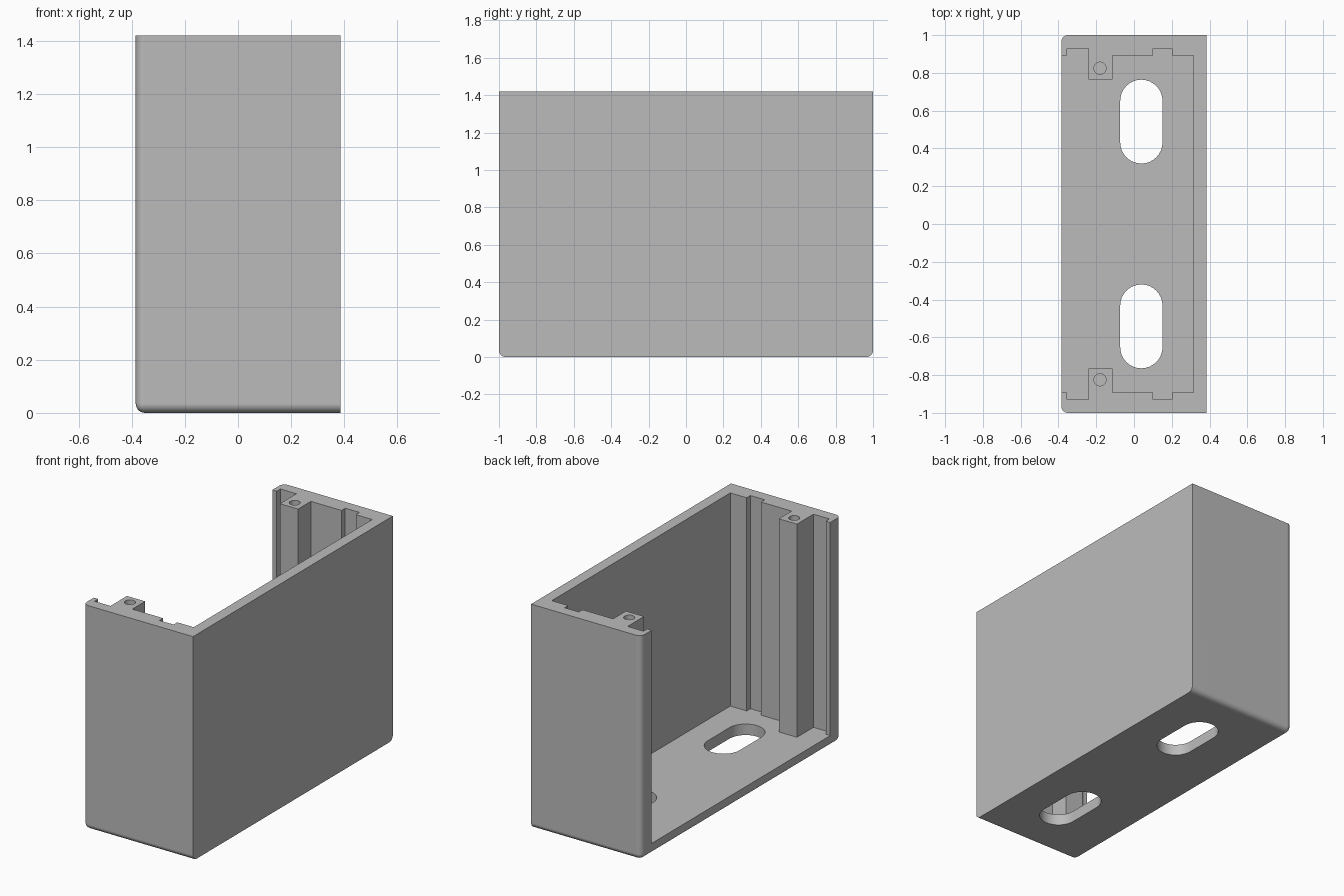
import bpy, bmesh, math

cube = bpy.data.objects.get("Cube")
if cube:
    bpy.data.objects.remove(cube, do_unlink=True)

HX, HY, H = 0.385, 1.0, 1.42      # half width, half length, height
FLOOR, FILLET = 0.07, 0.035

grey = bpy.data.materials.new("plain grey")
grey.use_nodes = True
colour = (0.5, 0.5, 0.5, 1)
grey.diffuse_color = colour
grey.node_tree.nodes["Principled BSDF"].inputs["Base Color"].default_value = colour


def prism(name, outline, z0, z1):
    """Extrude a flat outline from z0 up to z1."""
    bm = bmesh.new()
    face = bm.faces.new([bm.verts.new((x, y, z0)) for x, y in outline])
    top = bmesh.ops.extrude_face_region(bm, geom=[face])["geom"]
    bmesh.ops.translate(bm, vec=(0, 0, z1 - z0),
                        verts=[v for v in top if isinstance(v, bmesh.types.BMVert)])
    bmesh.ops.recalc_face_normals(bm, faces=bm.faces)
    mesh = bpy.data.meshes.new(name)
    bm.to_mesh(mesh)
    bm.free()
    mesh.materials.append(grey)
    obj = bpy.data.objects.new(name, mesh)
    bpy.context.collection.objects.link(obj)
    return obj


def rounded(cx, cy, r, straight, steps=16):
    """Slot outline along y; a circle when straight is zero."""
    pts = []
    for side in (1, -1):
        for i in range(steps + (1 if straight else 0)):
            a = math.pi * i / steps + (0 if side > 0 else math.pi)
            pts.append((cx + r * math.cos(a), cy + side * straight + r * math.sin(a)))
    return pts


def cut(target, cutter):
    cutter.hide_render = True
    mod = target.modifiers.new("cut", 'BOOLEAN')
    mod.operation, mod.solver, mod.object = 'DIFFERENCE', 'EXACT', cutter
    bpy.context.view_layer.objects.active = target
    bpy.ops.object.modifier_apply(modifier=mod.name)
    bpy.data.objects.remove(cutter, do_unlink=True)


# Outer block, with fillets around the open side and the bottom ends
shell = prism("housing_shell", [(-HX, -HY), (HX, -HY), (HX, HY), (-HX, HY)], 0, H)
bm = bmesh.new()
bm.from_mesh(shell.data)
edges = []
for e in bm.edges:
    m = (e.verts[0].co + e.verts[1].co) / 2
    upright_open = m.x < -0.3 and abs(m.y) > 0.9
    bottom = m.z < 0.01 and m.x < 0.3
    if upright_open or bottom:
        if m.z < H - 0.01:
            edges.append(e)
bmesh.ops.bevel(bm, geom=edges, offset=FILLET, segments=6, profile=0.5, affect='EDGES')
bmesh.ops.recalc_face_normals(bm, faces=bm.faces)
bm.to_mesh(shell.data)
bm.free()

# Cavity with grooves and screw posts in both end walls
WALL, GROOVE, POST = 0.893, 0.93, 0.765
half = [(-0.6, WALL), (-0.354, WALL), (-0.354, GROOVE), (-0.242, GROOVE),
        (-0.242, POST), (-0.115, POST), (-0.115, WALL), (0.1, WALL),
        (0.1, GROOVE), (0.2, GROOVE), (0.2, WALL), (0.315, WALL)]
cavity = half + [(x, -y) for x, y in reversed(half)]
cut(shell, prism("cavity_cutter", cavity, FLOOR, H + 0.2))

# Floor slots and blind screw holes
for s in (1, -1):
    cut(shell, prism("slot_cutter", rounded(0.039, s * 0.542, 0.112, 0.11), -0.1, FLOOR + 0.1))
    cut(shell, prism("screw_hole_cutter", rounded(-0.18, s * 0.825, 0.032, 0), H - 0.2, H + 0.1))

# Smooth fillets and holes, crisp corners
bpy.ops.object.select_all(action='DESELECT')
shell.select_set(True)
bpy.context.view_layer.objects.active = shell
bpy.ops.object.shade_smooth_by_angle(angle=math.radians(30))
weighted = shell.modifiers.new("even shading", 'WEIGHTED_NORMAL')
weighted.keep_sharp = True
